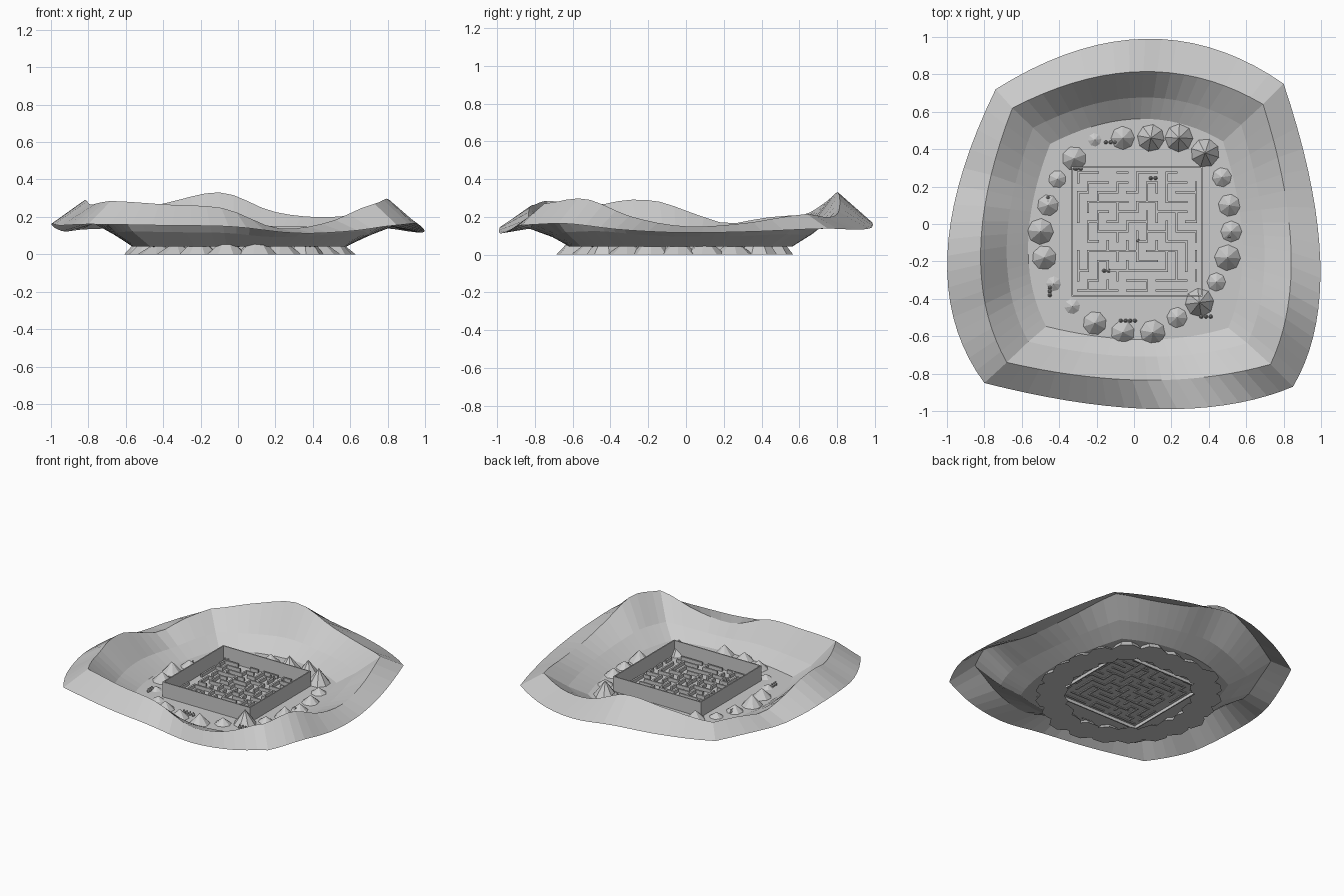
import bpy, bmesh, math, random
from mathutils import Vector, Matrix

random.seed(7)
cube = bpy.data.objects.get("Cube")
if cube:
    bpy.data.objects.remove(cube)

stone = bpy.data.materials.new("light_grey")
stone.use_nodes = True
GREY = (0.6, 0.6, 0.6, 1)
stone.diffuse_color = GREY
stone.node_tree.nodes["Principled BSDF"].inputs["Base Color"].default_value = GREY

FLOOR = 0.042


def finish(bm, name):
    mesh = bpy.data.meshes.new(name)
    bm.to_mesh(mesh)
    bm.free()
    mesh.materials.append(stone)
    obj = bpy.data.objects.new(name, mesh)
    bpy.context.collection.objects.link(obj)
    return obj


def add_box(bm, x0, x1, y0, y1, z0, z1):
    scale = Matrix.Diagonal((x1 - x0, y1 - y0, z1 - z0, 1))
    move = Matrix.Translation(((x0 + x1) / 2, (y0 + y1) / 2, (z0 + z1) / 2))
    bmesh.ops.create_cube(bm, size=1, matrix=move @ scale)


# Rim outlines: corners and side middles, in the order back, left, front, right
STEPS = 18
ridge_corners = [(-0.65, 0.62), (0.69, 0.64), (0.73, -0.75), (-0.68, -0.74)]
ridge_mids = [(0.05, 0.815), (0.84, -0.15), (0.07, -0.835), (-0.82, -0.14)]
edge_corners = [(-0.74, 0.72), (0.80, 0.75), (0.85, -0.87), (-0.80, -0.85)]
edge_mids = [(0.06, 0.99), (0.996, -0.2), (0.14, -0.99), (-0.998, -0.17)]
ridge_heights = [
    (0.21, 0.28, 0.33, 0.23, 0.198, 0.215),
    (0.215, 0.165, 0.15, 0.20, 0.295, 0.27),
    (0.27, 0.17, 0.14, 0.245, 0.265, 0.285),
    (0.285, 0.275, 0.265, 0.29, 0.28, 0.22, 0.165, 0.195, 0.21),
]


def outline(corners, mids):
    points = []
    for i in range(4):
        a, m, b = Vector(corners[i]), Vector(mids[i]), Vector(corners[(i + 1) % 4])
        for k in range(STEPS):
            t = k / STEPS
            points.append(a * (1 - t) * (1 - 2 * t) + m * 4 * t * (1 - t) + b * t * (2 * t - 1))
    return points


def rim_height(side, t):
    h = ridge_heights[side]
    f = t * (len(h) - 1)
    i = int(f)
    u = f - i
    p0, p1, p2, p3 = (h[min(max(i + d, 0), len(h) - 1)] for d in (-1, 0, 1, 2))
    return p1 + u / 2 * (p2 - p0 + u * (2 * p0 - 5 * p1 + 4 * p2 - p3 + u * (3 * (p1 - p2) + p3 - p0)))


def inset(p, factor, front_factor):
    return p.x * factor, p.y * (front_factor if p.y < 0 else factor)


# Terrain bowl: outer edge, ridge, bank, floor rings
ridge = outline(ridge_corners, ridge_mids)
edge = outline(edge_corners, edge_mids)
heights = [rim_height(s, k / STEPS) for s in range(4) for k in range(STEPS)]
rings = [
    [(p.x, p.y, 0.067 + 0.33 * h) for p, h in zip(edge, heights)],
    [(p.x, p.y, h) for p, h in zip(ridge, heights)],
    [(*inset(p, 0.83, 0.85), 0.065 + 0.2 * h) for p, h in zip(ridge, heights)],
    [(*inset(p, 0.69, 0.74), FLOOR) for p in ridge],
]
bm = bmesh.new()
loops = [[bm.verts.new(co) for co in ring] for ring in rings]
count = len(ridge)
for outer, inner in zip(loops, loops[1:]):
    for i in range(count):
        j = (i + 1) % count
        bm.faces.new((outer[j], outer[i], inner[i], inner[j]))
bm.faces.new(list(reversed(loops[-1])))
bmesh.ops.recalc_face_normals(bm, faces=bm.faces)
bm.faces.ensure_lookup_table()
if bm.faces[-1].normal.z < 0:
    bmesh.ops.reverse_faces(bm, faces=bm.faces)
finish(bm, "terrain_bowl")

# Square enclosure wall
X0, X1, Y0, Y1, T, BASE, TOP = -0.333, 0.367, -0.387, 0.307, 0.008, 0.02, 0.15
bm = bmesh.new()
for y in (Y0, Y1 - T):
    add_box(bm, X0, X1, y, y + T, BASE, TOP)
for x in (X0, X1 - T):
    add_box(bm, x, x + T, Y0 + T, Y1 - T, BASE, TOP)
finish(bm, "enclosure_wall")

# Maze: carve a grid with a depth first walk, keep the walls left standing
N, CELL, HALF = 12, 0.0525, 0.006
MX, MY, WALL_BASE, WALL_TOP = -0.298, -0.355, 0.037, 0.065
opened, seen, stack = set(), {(0, 0)}, [(0, 0)]
while stack:
    c = stack[-1]
    options = [(c[0] + dx, c[1] + dy) for dx, dy in ((1, 0), (-1, 0), (0, 1), (0, -1))]
    options = [o for o in options if o not in seen and 0 <= min(o) and max(o) < N]
    if options:
        n = random.choice(options)
        opened.add(frozenset((c, n)))
        seen.add(n)
        stack.append(n)
    else:
        stack.pop()


def blocked(a, b):
    on_border = min(a + b) < 0 or max(a + b) >= N
    if on_border:
        return random.random() < 0.6
    return frozenset((a, b)) not in opened


bm = bmesh.new()
for line in range(N + 1):
    for along_x in (True, False):
        start = None
        for k in range(N + 1):
            a, b = ((k, line - 1), (k, line)) if along_x else ((line - 1, k), (line, k))
            solid = k < N and blocked(a, b)
            if solid and start is None:
                start = k
            if not solid and start is not None:
                lo, hi, mid = start * CELL - HALF, k * CELL + HALF, line * CELL
                span, across = (lo, hi), (mid - HALF, mid + HALF)
                (xa, xb), (ya, yb) = (span, across) if along_x else (across, span)
                add_box(bm, MX + xa, MX + xb, MY + ya, MY + yb, WALL_BASE, WALL_TOP)
                start = None
finish(bm, "maze_walls")

# Ring of cone shaped trees, sunk through the floor (x, y, radius at floor level)
ROOT = 0.108
trees = [
    (-0.32, 0.35, 0.065), (-0.21, 0.45, 0.036), (-0.06, 0.46, 0.063), (0.09, 0.46, 0.073),
    (0.24, 0.46, 0.075), (0.38, 0.38, 0.077), (0.47, 0.25, 0.052), (0.51, 0.10, 0.06),
    (0.52, -0.04, 0.057), (0.50, -0.18, 0.07), (0.44, -0.31, 0.05), (0.35, -0.42, 0.077),
    (0.23, -0.50, 0.055), (0.10, -0.58, 0.068), (-0.06, -0.58, 0.063), (-0.21, -0.53, 0.063),
    (-0.33, -0.44, 0.042), (-0.43, -0.32, 0.04), (-0.48, -0.18, 0.065), (-0.50, -0.04, 0.07),
    (-0.46, 0.10, 0.057), (-0.41, 0.24, 0.047),
]
for n, (x, y, r) in enumerate(trees, 1):
    height = FLOOR / (1 - r / ROOT)
    bm = bmesh.new()
    place = Matrix.Translation((x, y, height / 2)) @ Matrix.Rotation(random.random() * math.pi, 4, "Z")
    bmesh.ops.create_cone(bm, cap_ends=True, segments=8, radius1=ROOT, radius2=0, depth=height, matrix=place)
    finish(bm, f"cone_tree_{n}")

# Little pebble figures: a round body with a small head, in groups
groups = [(-0.15, 0.437, 3, 0), (-0.46, 0.14, 2, 1), (-0.45, -0.34, 3, 1), (-0.07, -0.517, 4, 0),
          (0.36, -0.495, 3, 0), (0.51, -0.07, 1, 0), (-0.31, 0.295, 2, 0),
          (0.09, 0.245, 2, 0), (-0.16, -0.25, 2, 0), (0.02, -0.09, 1, 1)]
bm = bmesh.new()
for x, y, amount, vertical in groups:
    for k in range(amount):
        px, py = (x, y - k * 0.02) if vertical else (x + k * 0.025, y)
        for z, radius in ((FLOOR + 0.008, 0.012), (FLOOR + 0.023, 0.007)):
            bmesh.ops.create_icosphere(bm, subdivisions=1, radius=radius,
                                       matrix=Matrix.Translation((px, py, z)))
finish(bm, "pebble_figures")
